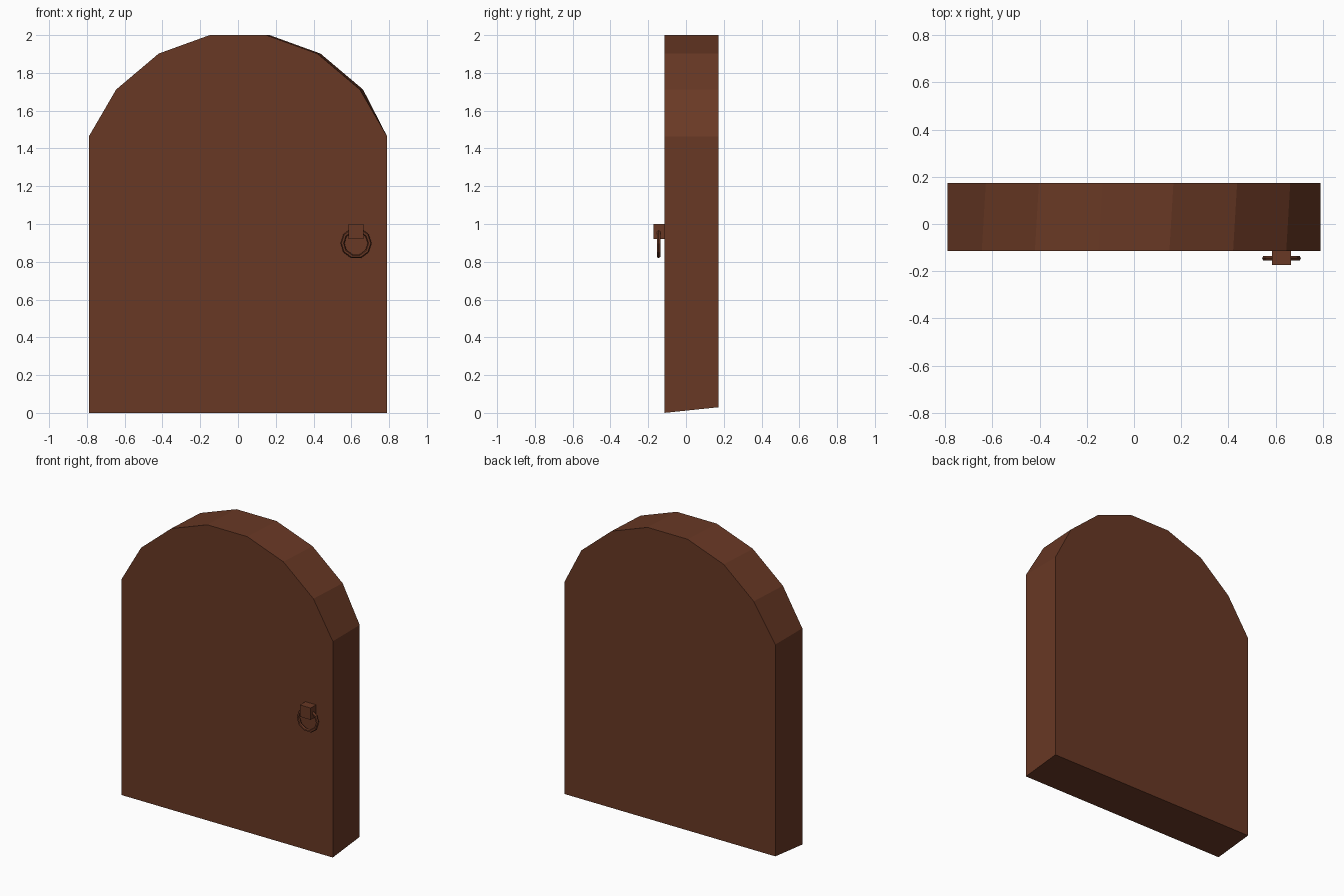
import bpy, bmesh, math

if "Cube" in bpy.data.objects:
    bpy.data.objects.remove(bpy.data.objects["Cube"])

# Single brown colour
brown = bpy.data.materials.new("dark brown wood")
brown.diffuse_color = (0.14, 0.04, 0.018, 1)
brown.use_nodes = True
brown.node_tree.nodes["Principled BSDF"].inputs["Base Color"].default_value = brown.diffuse_color


def finish(bm, name):
    bmesh.ops.recalc_face_normals(bm, faces=bm.faces)
    mesh = bpy.data.meshes.new(name)
    bm.to_mesh(mesh)
    bm.free()
    mesh.materials.append(brown)
    ob = bpy.data.objects.new(name, mesh)
    bpy.context.collection.objects.link(ob)
    return ob


# Door slab: faceted arch profile, its back arch shifted slightly to the right
FRONT, BACK = -0.115, 0.173
half = [(0.79, 0.0), (0.79, 1.463), (0.645, 1.712), (0.42, 1.902), (0.15, 2.0)]
profile = half + [(-x, z) for x, z in reversed(half)]
bm = bmesh.new()
front = [bm.verts.new((x, FRONT, z)) for x, z in profile]
back = []
for x, z in profile:
    shift = 0.017 if z > 1.5 else 0.0
    back.append(bm.verts.new((x + shift, BACK, z if z > 0 else 0.03)))
bm.faces.new(front)
bm.faces.new(back)
n = len(profile)
for i in range(n):
    j = (i + 1) % n
    bm.faces.new((front[i], front[j], back[j], back[i]))
finish(bm, "arched_door")

# Square block that holds the ring
bm = bmesh.new()
bmesh.ops.create_cube(bm, size=1)
bmesh.ops.scale(bm, vec=(0.08, 0.06, 0.08), verts=bm.verts)
bmesh.ops.translate(bm, vec=(0.625, -0.143, 0.96), verts=bm.verts)
finish(bm, "handle_block")

# Ten-sided pull ring
bpy.ops.mesh.primitive_torus_add(
    major_segments=10, minor_segments=6, major_radius=0.072, minor_radius=0.0105,
    location=(0.625, -0.145, 0.898), rotation=(math.pi / 2, 0, 0))
ring = bpy.context.object
ring.name = "pull_ring"
ring.data.materials.append(brown)
